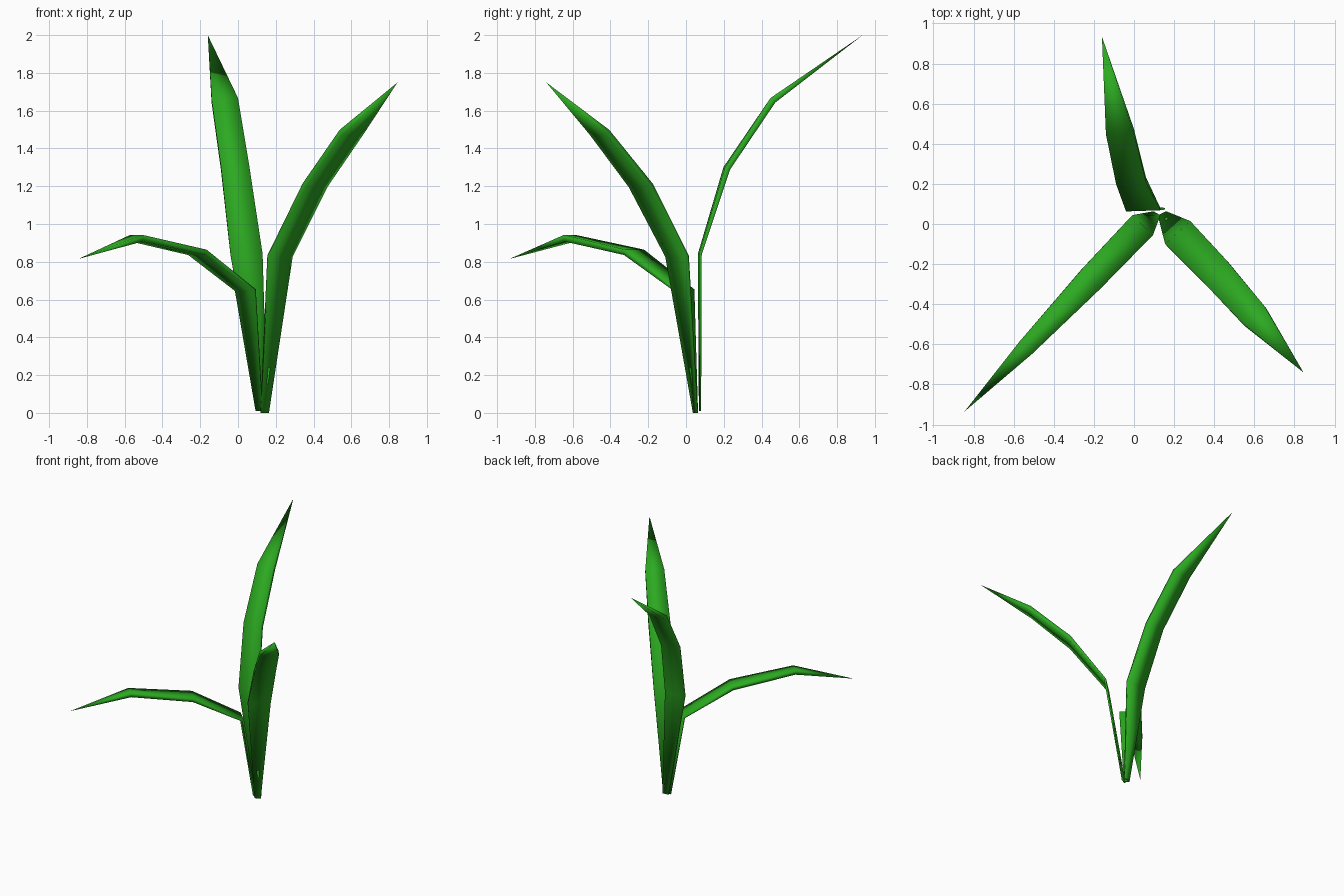
import bpy, bmesh
from mathutils import Vector

if "Cube" in bpy.data.objects:
    bpy.data.objects.remove(bpy.data.objects["Cube"])

green = bpy.data.materials.new("leaf_green")
green.diffuse_color = (0.025, 0.4, 0.015, 1)
green.use_nodes = True
green.node_tree.nodes["Principled BSDF"].inputs["Base Color"].default_value = green.diffuse_color

THICKNESS = (0.008, 0.015, 0.03, 0.035)


def leaf(name, stations, tip):
    """Thin four-sided blade; a station is (left x, left y, right x, right y, z)."""
    bm = bmesh.new()
    tip = Vector(tip)
    lefts = [Vector((s[0], s[1], s[4])) for s in stations]
    rights = [Vector((s[2], s[3], s[4])) for s in stations]
    mids = [(a + b) / 2 for a, b in zip(lefts, rights)] + [tip]
    rings = []
    for i, (a, b) in enumerate(zip(lefts, rights)):
        tangent = (mids[i + 1] - mids[i]).normalized()
        if i:
            tangent += (mids[i] - mids[i - 1]).normalized()
        n = (b - a).cross(tangent).normalized() * THICKNESS[i] / 2
        rings.append([bm.verts.new(p) for p in (a + n, b + n, b - n, a - n)])
    # base cap, blade walls, pointed end
    bm.faces.new(rings[0])
    for r, s in zip(rings, rings[1:]):
        for k in range(4):
            j = (k + 1) % 4
            bm.faces.new((r[k], r[j], s[j], s[k]))
    point = bm.verts.new(tip)
    for k in range(4):
        bm.faces.new((rings[-1][k], rings[-1][(k + 1) % 4], point))
    bmesh.ops.recalc_face_normals(bm, faces=bm.faces)
    for f in bm.faces:
        f.smooth = True
    me = bpy.data.meshes.new(name)
    bm.to_mesh(me)
    bm.free()
    me.materials.append(green)
    bpy.context.collection.objects.link(bpy.data.objects.new(name, me))


# tall leaf leaning back
leaf("back_leaf", [(0.105, 0.072, 0.155, 0.076, 0.01), (-0.04, 0.07, 0.13, 0.076, 0.84),
                   (-0.09, 0.212, 0.06, 0.22, 1.295), (-0.14, 0.46, 0.0, 0.46, 1.655)],
     (-0.16, 0.935, 2.0))

# leaf leaning to the front right
leaf("right_leaf", [(0.12, 0.04, 0.162, 0.06, 0.0), (0.16, -0.105, 0.285, 0.01, 0.83),
                    (0.35, -0.295, 0.465, -0.185, 1.205), (0.545, -0.5, 0.655, -0.415, 1.485)],
     (0.845, -0.74, 1.75))

# short drooping leaf to the front left
leaf("drooping_leaf", [(0.095, 0.06, 0.13, 0.04, 0.01), (-0.012, 0.04, 0.09, -0.06, 0.65),
                       (-0.26, -0.225, -0.17, -0.325, 0.85), (-0.57, -0.585, -0.505, -0.645, 0.925)],
     (-0.845, -0.935, 0.815))
